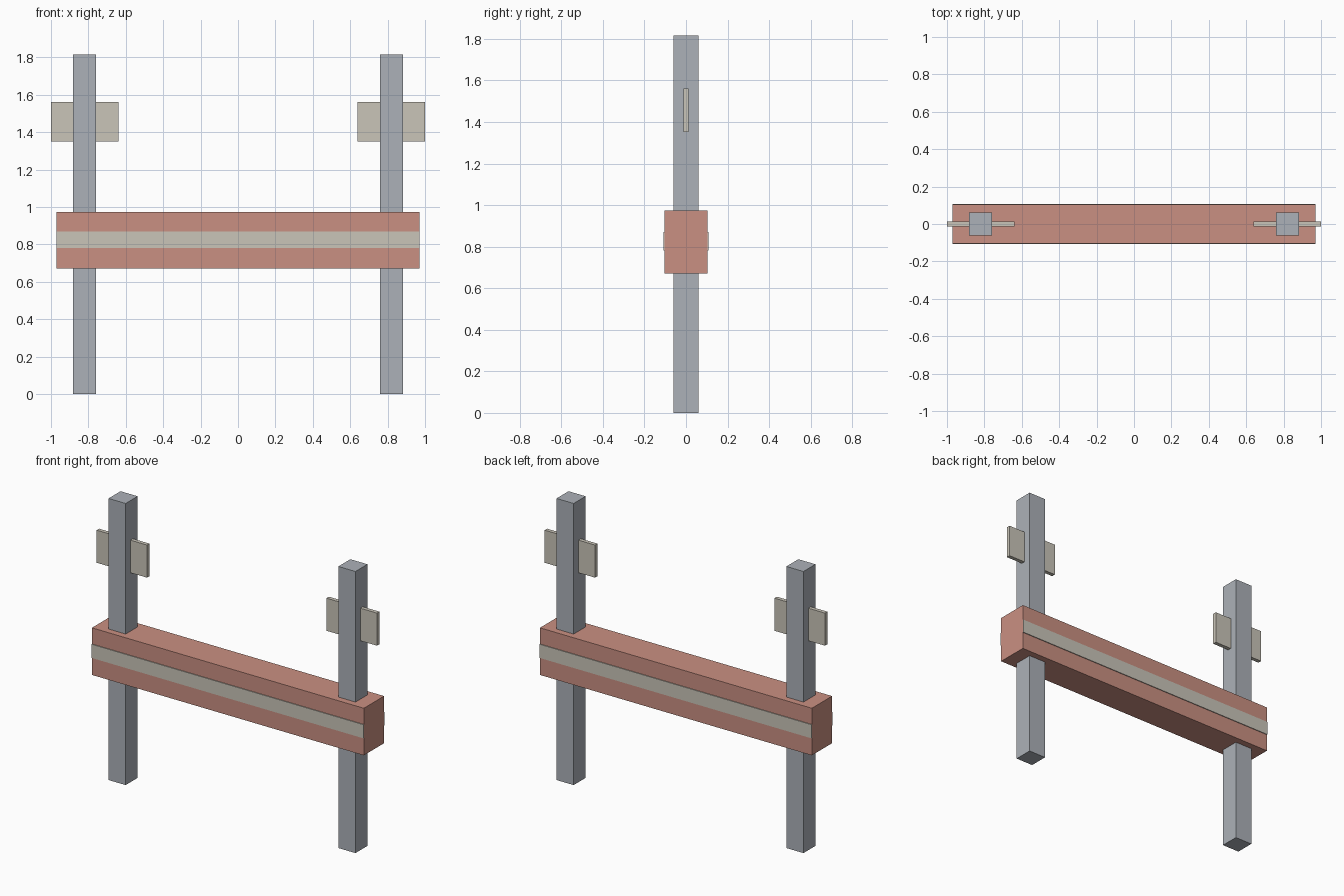
import bpy

if "Cube" in bpy.data.objects:
    bpy.data.objects.remove(bpy.data.objects["Cube"])


def material(name, rgb):
    """Flat colour given as sRGB bytes, stored as linear values."""
    m = bpy.data.materials.new(name)
    lin = [((c / 255 + 0.055) / 1.055) ** 2.4 for c in rgb]
    m.diffuse_color = (*lin, 1)
    m.use_nodes = True
    m.node_tree.nodes["Principled BSDF"].inputs["Base Color"].default_value = m.diffuse_color
    return m


def box(name, centre, size, mat):
    bpy.ops.mesh.primitive_cube_add(size=1, location=centre)
    ob = bpy.context.object
    ob.name = name
    ob.scale = size
    bpy.ops.object.transform_apply(location=False, rotation=False, scale=True)
    ob.data.materials.append(mat)
    return ob


grey = material("steel grey", (172, 177, 184))
red = material("faded red", (202, 144, 130))
cream = material("pale cream", (202, 197, 185))

# Horizontal barrier beam
box("beam", (0, 0, 0.822), (1.94, 0.206, 0.304), red)

# Thin painted stripe on the front and back of the beam
for side, s in (("front", -1), ("back", 1)):
    box(side + "_stripe", (0, s * 0.1055, 0.826), (1.94, 0.005, 0.088), cream)

# Posts, each with a reflector board passing through it
for side, s in (("left", -1), ("right", 1)):
    box(side + "_post", (s * 0.82, 0, 0.908), (0.122, 0.122, 1.816), grey)
    box(side + "_board", (s * 0.82, 0, 1.456), (0.36, 0.025, 0.21), cream)
